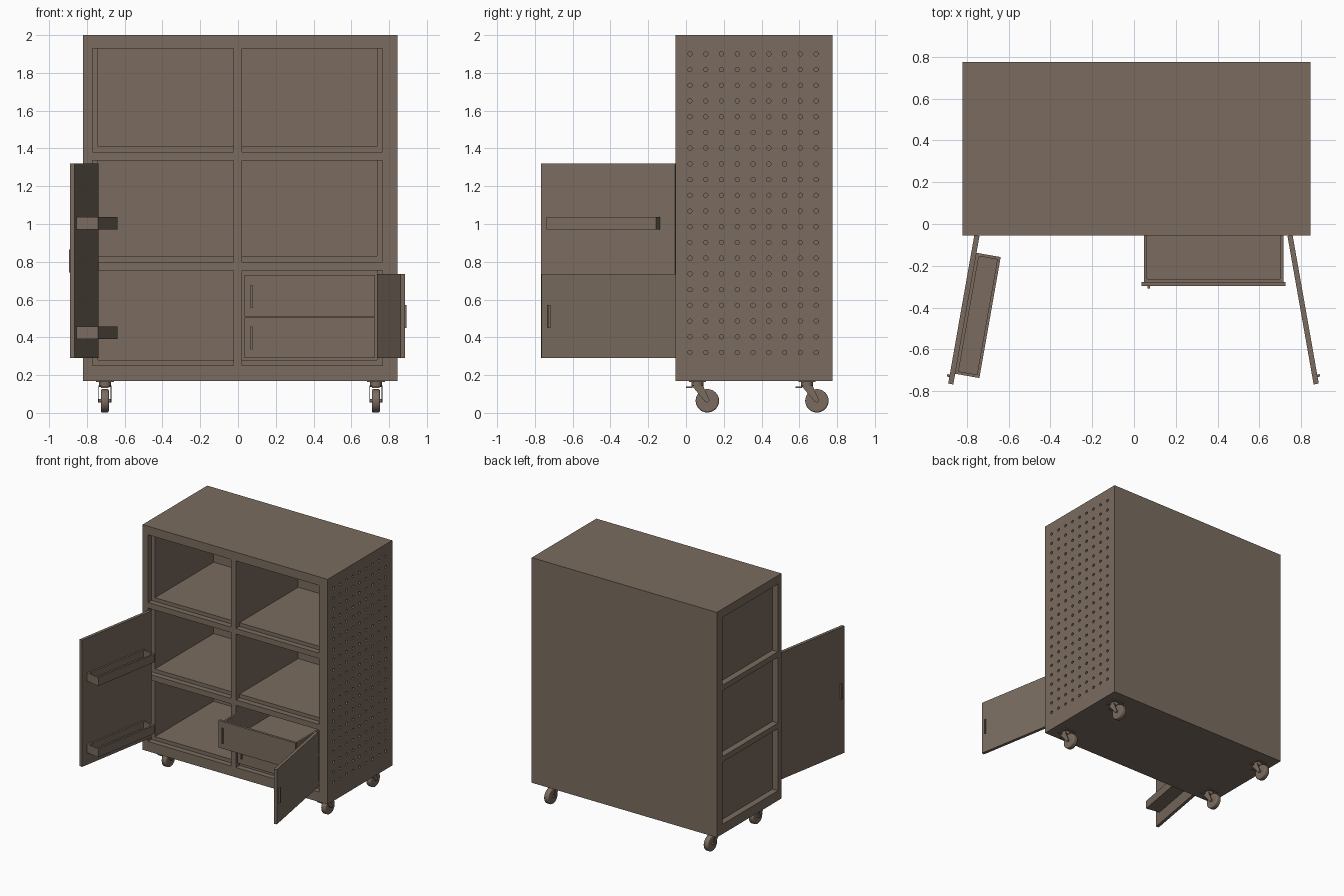
import bpy, bmesh, math
from mathutils import Matrix, Vector

if "Cube" in bpy.data.objects:
    bpy.data.objects.remove(bpy.data.objects["Cube"])

paint = bpy.data.materials.new("warm_brown")
paint.diffuse_color = (0.196, 0.151, 0.116, 1)
paint.use_nodes = True
paint.node_tree.nodes["Principled BSDF"].inputs["Base Color"].default_value = paint.diffuse_color


def finish(name, bm, matrix=Matrix()):
    mesh = bpy.data.meshes.new(name)
    bmesh.ops.recalc_face_normals(bm, faces=bm.faces)
    bm.to_mesh(mesh)
    bm.free()
    mesh.transform(matrix)
    mesh.materials.append(paint)
    obj = bpy.data.objects.new(name, mesh)
    bpy.context.collection.objects.link(obj)
    return obj


def add_box(bm, x, y, z):
    size = Matrix.Diagonal((x[1] - x[0], y[1] - y[0], z[1] - z[0], 1))
    mid = Matrix.Translation((sum(x) / 2, sum(y) / 2, sum(z) / 2))
    bmesh.ops.create_cube(bm, size=1, matrix=mid @ size)


def boxes(name, parts, matrix=Matrix()):
    bm = bmesh.new()
    for part in parts:
        add_box(bm, *part)
    return finish(name, bm, matrix)


def tray(name, x, y, z, t, matrix=Matrix()):
    """Open box: floor and four walls."""
    boxes(name, [(x, y, (z[0], z[0] + t)),
                 ((x[0], x[0] + t), y, z), ((x[1] - t, x[1]), y, z),
                 ((x[0] + t, x[1] - t), (y[0], y[0] + t), z),
                 ((x[0] + t, x[1] - t), (y[1] - t, y[1]), z)], matrix)


def cylinder(name, radius, depth, matrix, segments=32, bevel=0):
    bm = bmesh.new()
    bmesh.ops.create_cone(bm, cap_ends=True, segments=segments, radius1=radius,
                          radius2=radius, depth=depth)
    if bevel:
        rims = [e for e in bm.edges if abs(e.verts[0].co.z - e.verts[1].co.z) < 1e-5]
        bmesh.ops.bevel(bm, geom=rims, offset=bevel, segments=3, profile=0.5, affect='EDGES')
    obj = finish(name, bm, matrix)
    for p in obj.data.polygons:
        p.use_smooth = len(p.vertices) == 4
    return obj


# Main levels of the cabinet
L, R, F, B = -0.82, 0.815, -0.055, 0.745
T = 0.045
levels = [(0.20, 0.25), (0.755, 0.80), (1.335, 1.38), (1.93, 1.97)]

# Frame: corner posts and horizontal rails
posts = [(x, y, (0.20, 1.97)) for x in ((L, L + 0.05), (R - 0.05, R))
         for y in ((F, F + T), (B - T, B))]
boxes("frame_posts", posts)
rails = []
for z in levels:
    for y in ((F, F + T), (B - T, B)):
        rails.append(((L + 0.05, R - 0.05), y, z))
    for x in ((L, L + 0.05), (R - 0.05, R)):
        rails.append((x, (F + T, B - T), z))
boxes("frame_rails", rails)
for i in range(3):
    boxes("center_divider", [((-0.025, 0.02), (F, B), (levels[i][1], levels[i + 1][0]))])

# Outer skins
boxes("top_panel", [((L, R + 0.03), (F, B + 0.03), (1.97, 2.0))])
boxes("bottom_panel", [((L, R + 0.03), (F, B + 0.03), (0.17, 0.20))])
boxes("back_panel", [((L, R + 0.03), (B, B + 0.03), (0.20, 1.97))])
boxes("ceiling_panel", [((L + 0.05, R - 0.05), (F + T, B - T), (1.93, 1.97))])

# Shelf floors and inner side panels of each bay
for i in range(3):
    low, high = levels[i][1], levels[i + 1][0]
    for x in ((-0.77, -0.025), (0.02, 0.765)):
        boxes("shelf_floor", [(x, (F + T, B), (low, low + 0.03))])
    for x in ((-0.77, -0.74), (0.735, 0.765)):
        boxes("inner_side_panel", [(x, (F + T, B), (low + 0.03, high))])

# Perforated right side: a filled outline with round holes
curve = bpy.data.curves.new("pegboard", 'CURVE')
curve.dimensions = '2D'
curve.fill_mode = 'BOTH'
curve.extrude = 0.015


def add_loop(points):
    spline = curve.splines.new('POLY')
    spline.points.add(len(points) - 1)
    for p, (a, b) in zip(spline.points, points):
        p.co = (a, b, 0, 1)
    spline.use_cyclic_u = True


add_loop([(F, 0.20), (B, 0.20), (B, 1.97), (F, 1.97)])
for col in range(9):
    for row in range(20):
        cy, cz = 0.021 + 0.0835 * col, 0.32 + 0.0832 * row
        add_loop([(cy + 0.0115 * math.cos(a * math.pi / 6),
                   cz + 0.0115 * math.sin(a * math.pi / 6)) for a in range(12)])
helper = bpy.data.objects.new("pegboard_outline", curve)
bpy.context.collection.objects.link(helper)
bpy.context.view_layer.update()
evaluated = helper.evaluated_get(bpy.context.evaluated_depsgraph_get())
bm = bmesh.new()
bm.from_mesh(evaluated.to_mesh())
bpy.data.objects.remove(helper)
bmesh.ops.remove_doubles(bm, verts=bm.verts, dist=1e-5)
stand_up = Matrix(((0, 0, 1, 0.83), (1, 0, 0, 0), (0, 1, 0, 0), (0, 0, 0, 1)))
board = finish("pegboard_side", bm, stand_up)
for p in board.data.polygons:
    p.use_smooth = False

# Drawers: the upper one is pulled out
for name, y, z in (("upper", -0.298, (0.51, 0.73)), ("lower", F, (0.29, 0.505))):
    boxes(name + "_drawer_front", [((0.035, 0.725), (y, y + 0.02), z)])
    tray(name + "_drawer_box", (0.048, 0.715), (y + 0.02, y + 0.72),
         (z[0] + 0.015, z[1] - 0.015), 0.015)
    boxes(name + "_drawer_handle", [((0.065, 0.077), (y - 0.012, y), (z[0] + 0.045, z[0] + 0.168))])

# Doors swung open, one on each side
for name, hinge, side, z, grip in (("left", -0.752, -1, (0.29, 1.32), (0.742, 0.865)),
                                   ("right", 0.747, 1, (0.29, 0.735), (0.45, 0.572))):
    place = Matrix.Translation((hinge, F, 0)) @ Matrix.Rotation(math.radians(10 * side), 4, 'Z')
    boxes(name + "_door", [((-0.0125, 0.0125), (-0.722, 0.0), z)], place)
    out = sorted((0.0125 * side, 0.0245 * side))
    boxes(name + "_door_handle", [(out, (-0.69, -0.678), grip)], place)
    if side < 0:
        for low in (0.39, 0.97):
            tray("door_bin", (0.0125, 0.13), (-0.67, -0.082), (low, low + 0.068), 0.014, place)

# Casters
turn = Matrix.Rotation(math.pi / 2, 4, 'Y')
for cx in (-0.705, 0.73):
    for cy in (0.06, 0.64):
        axle = Vector((cx, cy + 0.053, 0.064))
        cylinder("caster_wheel", 0.062, 0.042, Matrix.Translation(axle) @ turn, 32, 0.008)
        cylinder("caster_axle", 0.009, 0.07, Matrix.Translation(axle) @ turn, 12)
        boxes("caster_plate", [((cx - 0.048, cx + 0.048), (cy - 0.045, cy + 0.045), (0.163, 0.17))])
        cylinder("caster_swivel", 0.032, 0.026, Matrix.Translation((cx, cy, 0.15)), 24)
        boxes("caster_brake", [((cx - 0.02, cx + 0.02), (cy - 0.06, cy - 0.025), (0.132, 0.139))])
        # Slanted fork: two legs and a bridge
        for s in (-1, 1):
            bm = bmesh.new()
            x = cx + s * 0.03
            face = bm.faces.new([bm.verts.new((x, cy + a, b)) for a, b in
                                 ((-0.03, 0.145), (0.03, 0.145), (0.065, 0.066), (0.055, 0.054), (0.042, 0.058))])
            rim = bmesh.ops.extrude_face_region(bm, geom=[face])["geom"]
            bmesh.ops.translate(bm, vec=(0.004 * s, 0, 0),
                                verts=[v for v in rim if isinstance(v, bmesh.types.BMVert)])
            finish("caster_fork_leg", bm)
        boxes("caster_fork_bridge", [((cx - 0.034, cx + 0.034), (cy - 0.03, cy + 0.03), (0.14, 0.146))])
